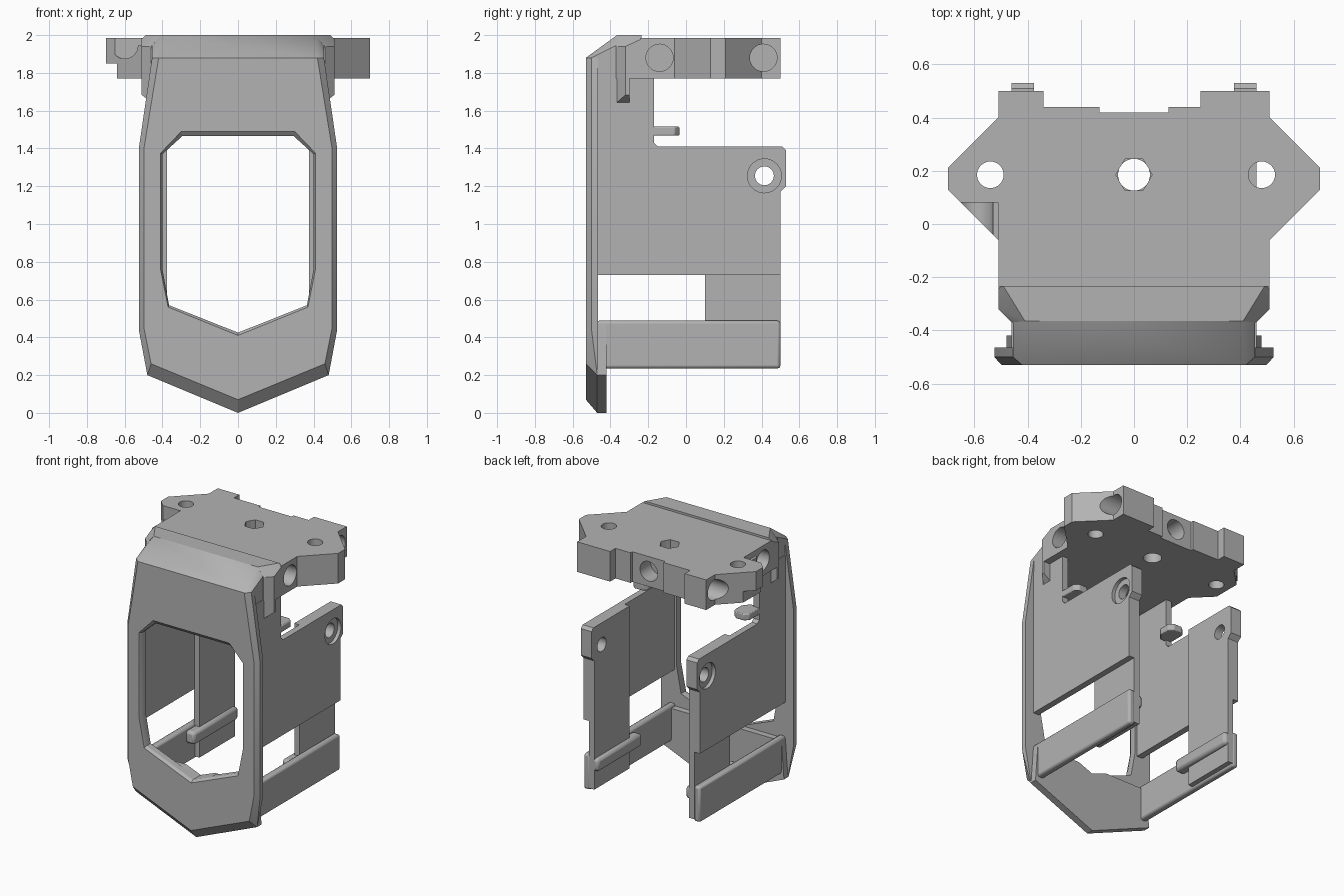
import bpy, bmesh
from math import cos, sin, tau

if "Cube" in bpy.data.objects:
    bpy.data.objects.remove(bpy.data.objects["Cube"], do_unlink=True)

grey = bpy.data.materials.new("plain grey")
grey.use_nodes = True
colour = (0.45, 0.45, 0.45, 1)
grey.diffuse_color = colour
grey.node_tree.nodes["Principled BSDF"].inputs["Base Color"].default_value = colour


def finish(name, bm):
    bmesh.ops.recalc_face_normals(bm, faces=bm.faces)
    mesh = bpy.data.meshes.new(name)
    bm.to_mesh(mesh)
    bm.free()
    mesh.materials.append(grey)
    ob = bpy.data.objects.new(name, mesh)
    bpy.context.collection.objects.link(ob)
    return ob


def loft(name, rings):
    """Solid through a row of matching rings of 3D points."""
    bm = bmesh.new()
    loops = [[bm.verts.new(p) for p in ring] for ring in rings]
    n = len(loops[0])
    for a, b in zip(loops, loops[1:]):
        for i in range(n):
            j = (i + 1) % n
            bm.faces.new((a[i], a[j], b[j], b[i]))
    bm.faces.new(loops[0])
    bm.faces.new(loops[-1])
    return finish(name, bm)


def hull(name, points):
    bm = bmesh.new()
    for x, y, z in points:
        for s in (-1, 1):
            bm.verts.new((s * x, y, z))
    bmesh.ops.convex_hull(bm, input=bm.verts)
    bmesh.ops.dissolve_limit(bm, angle_limit=0.01, verts=bm.verts, edges=bm.edges)
    return finish(name, bm)


def prism(name, pts, axis, lo, hi):
    """Extrude a 2D outline along an axis."""
    def place(p, d):
        q = list(p)
        q.insert("xyz".index(axis), d)
        return q
    return loft(name, [[place(p, d) for p in pts] for d in (lo, hi)])


def box(name, x, y, z):
    return prism(name, [(x[0], y[0]), (x[1], y[0]), (x[1], y[1]), (x[0], y[1])], "z", *z)


def rod(centre, r, axis, lo, hi, n=32):
    pts = [(centre[0] + r * cos(tau * i / n), centre[1] + r * sin(tau * i / n)) for i in range(n)]
    return prism("cutter", pts, axis, lo, hi)


def cut(ob, *cutters):
    """Subtract cutters, then discard them."""
    bpy.context.view_layer.objects.active = ob
    for c in cutters:
        c.hide_render = True
        m = ob.modifiers.new("cut", "BOOLEAN")
        m.operation, m.object, m.solver = "DIFFERENCE", c, "EXACT"
        bpy.ops.object.modifier_apply(modifier=m.name)
        bpy.data.objects.remove(c, do_unlink=True)
    return ob


def soften(ob, w):
    m = ob.modifiers.new("soft edges", "BEVEL")
    m.width, m.segments, m.limit_method = w, 2, "ANGLE"
    return ob


def sym(half):
    """Mirror a right-hand outline across the centre line."""
    return half + [(-p[0], *p[1:]) for p in reversed(half) if abs(p[0]) > 1e-6]


# Front frame with chamfered rim and a tapered opening
face = [(0, -.53, .07), (.46, -.53, .26), (.498, -.53, .45), (.498, -.53, 1.4), (.42, -.53, 1.88)]
rim = [(0, -.47, 0), (.48, -.47, .2), (.525, -.5, .44), (.525, -.5, 1.4), (.455, -.5, 1.88)]
back = [(x, -.465, z) for x, y, z in rim]
frame = loft("front_frame", [sym(face), sym(rim), sym(back)])
chin = prism("chin", sym([(0, 0), (.48, .2), (.46, .47), (.1, .47)]), "y", -.47, -.42)


def opening():
    wide = [(0, .41), (.37, .56), (.41, .76), (.41, 1.375), (.3, 1.49)]
    narrow = [(0, .425), (.365, .57), (.4, .76), (.4, 1.37), (.295, 1.465)]
    rings = [[(x, y, z) for x, z in sym(o)] for o, y in ((wide, -.6), (wide, -.53), (narrow, -.51), (narrow, -.3))]
    return loft("cutter", rings)


cut(frame, opening())
cut(chin, opening())

# Sloped hood joining the frame to the top plate
hull("hood_front", [(.42, -.53, 1.88), (.43, -.53, 1.8), (.455, -.5, 1.88), (.455, -.5, 1.8),
                    (.455, -.36, 1.77), (.455, -.47, 1.77), (.455, -.36, 1.95), (.41, -.365, 2), (.41, -.3, 2)])
hull("hood_back", [(.41, -.365, 2), (.49, -.235, 2), (.51, -.235, 1.98), (.51, -.32, 1.94),
                   (.46, -.37, 1.94), (.46, -.37, 1.77), (.51, -.32, 1.77), (.51, -.235, 1.77)])

# Top plate with wings and stepped rear edge
outline = [(.51, -.24), (.51, -.06), (.7, .13), (.7, .21), (.51, .4), (.51, .5), (.25, .5), (.25, .44),
           (.13, .44), (.13, .42), (-.13, .42), (-.13, .44), (-.34, .44), (-.34, .5), (-.51, .5), (-.51, .4),
           (-.7, .21), (-.7, .13), (-.51, -.06), (-.51, -.24)]
plate = prism("top_plate", outline, "z", 1.77, 1.985)
cut(plate, rod((-.54, .185), .05, "z", 1.6, 2.1), rod((.48, .185), .05, "z", 1.6, 2.1),
    rod((0, .185), .06, "z", 1.6, 2.1), rod((0, .185), .068, "z", 1.9, 2.1, 6))
# Screw recesses in the sides and rear
cut(plate, rod((0, 1.88), .07, "y", .3, .6))
for s in (-1, 1):
    for y in (-.14, .41):
        lo, hi = sorted((s * .38, s * .8))
        cut(plate, rod((y, 1.88), .072, "x", lo, hi))
# Wire channel and undercut in one wing
cut(plate, rod((-.6, 1.945), .07, "y", -.2, .08),
    box("cutter", (-.67, -.511), (-.2, .08), (1.945, 2.1)),
    box("cutter", (-.8, -.64), (-.2, .4), (1.7, 1.85)))

# Side walls, repeated on both sides
panel = [(-.48, .73), (.5, .73), (.5, 1.17), (.53, 1.2), (.53, 1.39), (.51, 1.41),
         (-.15, 1.41), (-.17, 1.43), (-.17, 1.78), (-.48, 1.78)]
column = [(.1, .25), (.5, .25), (.5, 1.17), (.53, 1.2), (.53, 1.39), (.51, 1.41), (.1, 1.41)]
tab = [(.46, -.19), (.46, -.06), (.43, -.035), (.37, -.035), (.34, -.06), (.34, -.14), (.38, -.19)]
rib = [(.455, -.37), (.51, -.32), (.51, -.3), (.455, -.3)]
for s, side in ((1, "left"), (-1, "right")):
    def across(a, b):
        return sorted((s * a, s * b))

    def flip(pts):
        return [(s * x, y) for x, y in pts]

    upper = prism(side + "_upper_panel", panel, "x", *across(.415, .46))
    inner = prism(side + "_rear_column", column, "x", *across(.375, .418))
    for part in (upper, inner):
        cut(part, rod((.415, 1.255), .05, "x", *across(.3, .6)))
    cut(upper, rod((.415, 1.255), .09, "x", *across(.435, .6)))
    soften(box(side + "_lower_rail", across(.41, .46), (-.475, .5), (.235, .488)), .015)
    soften(box(side + "_inner_ledge", across(.345, .42), (0, .5), (.38, .47)), .02)
    soften(prism(side + "_clip_tab", flip(tab), "z", 1.468, 1.515), .006)
    # Hood corner rib with a slanted foot
    loft(side + "_corner_rib", [[(x, y, z + k * (abs(x) - .455)) for x, y in flip(rib)]
                                for z, k in ((1.64, .8), (1.9, 0))])

# Sharp-edged smooth shading keeps the bores round
for ob in bpy.context.scene.objects:
    ob.select_set(ob.type == "MESH" and ob.data.materials[:1] == [grey])
bpy.context.view_layer.objects.active = frame
bpy.ops.object.shade_smooth_by_angle()
